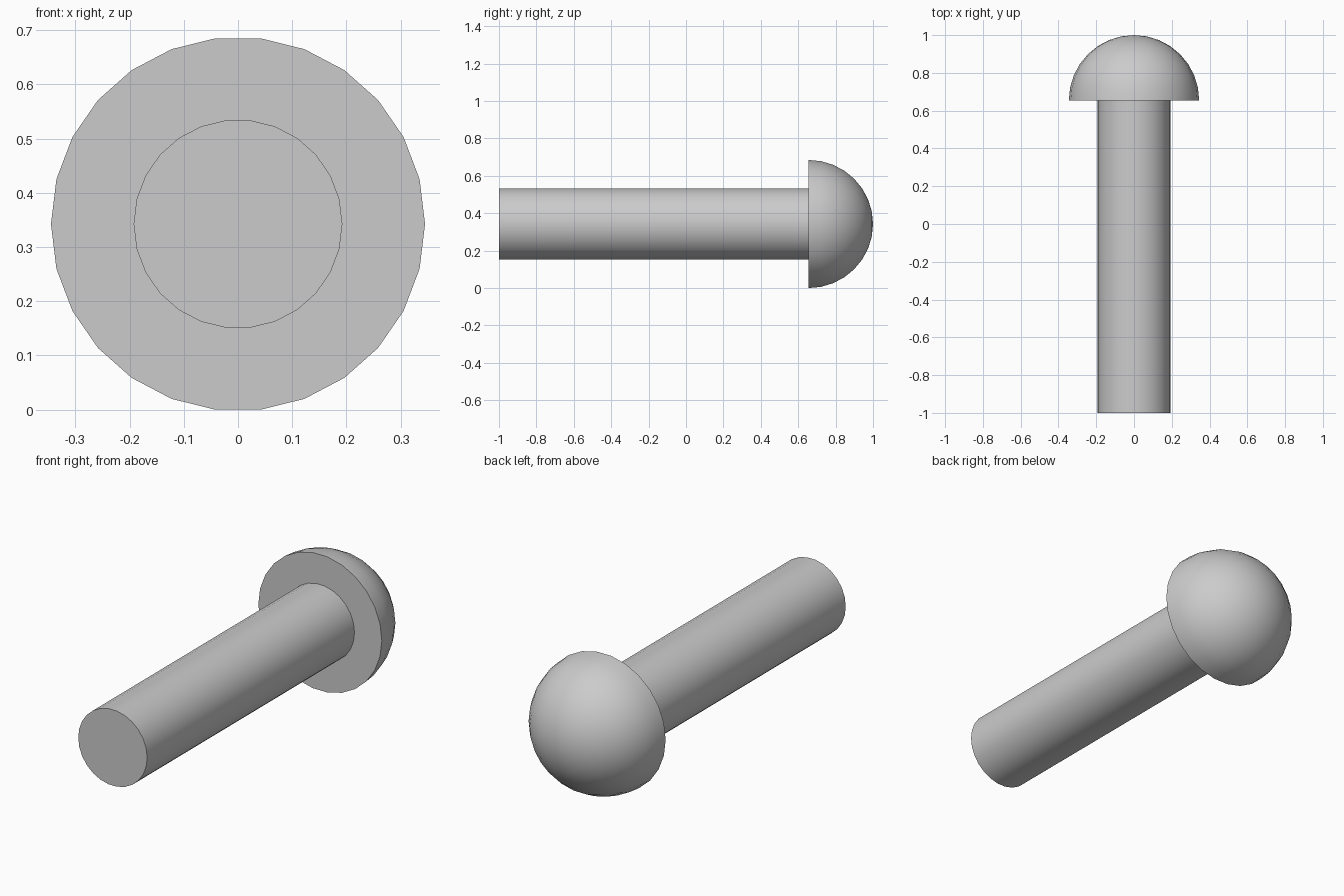
import bpy
import math

cube = bpy.data.objects.get("Cube")
if cube:
    bpy.data.objects.remove(cube, do_unlink=True)

SIDES = 26
HEAD_R = 0.345
SHAFT_R = 0.1925
AXIS_Z = HEAD_R * math.cos(math.pi / SIDES)
HEAD_Y = 1 - HEAD_R
RINGS = 8

grey = bpy.data.materials.new("plain grey")
grey.use_nodes = True
grey.diffuse_color = (0.6, 0.6, 0.6, 1)
grey.node_tree.nodes["Principled BSDF"].inputs["Base Color"].default_value = (0.6, 0.6, 0.6, 1)


def lathe(name, profile, tip=None):
    """Revolve (radius, y) rings about the long axis; close the back with a cap or a tip."""
    verts, faces = [], []
    for radius, y in profile:
        for i in range(SIDES):
            a = math.tau * i / SIDES
            verts.append((radius * math.cos(a), y, AXIS_Z + radius * math.sin(a)))
    for r in range(len(profile) - 1):
        for i in range(SIDES):
            j = (i + 1) % SIDES
            b, t = r * SIDES, (r + 1) * SIDES
            faces.append((b + i, t + i, t + j, b + j))
    faces.append(tuple(range(SIDES)))
    last = (len(profile) - 1) * SIDES
    if tip is None:
        faces.append(tuple(last + i for i in reversed(range(SIDES))))
    else:
        verts.append((0, tip, AXIS_Z))
        for i in range(SIDES):
            faces.append((last + i, len(verts) - 1, last + (i + 1) % SIDES))
    mesh = bpy.data.meshes.new(name)
    mesh.from_pydata(verts, [], faces)
    mesh.materials.append(grey)
    obj = bpy.data.objects.new(name, mesh)
    bpy.context.collection.objects.link(obj)
    bpy.ops.object.select_all(action="DESELECT")
    obj.select_set(True)
    bpy.context.view_layer.objects.active = obj
    bpy.ops.object.shade_smooth_by_angle(angle=math.radians(35))
    return obj


# Straight round shaft, running from the front to the head
lathe("shaft", [(SHAFT_R, -1), (SHAFT_R, HEAD_Y)])

# Half-round head with a flat underside
steps = [math.pi / 2 * k / RINGS for k in range(RINGS)]
lathe("domed_head", [(HEAD_R * math.cos(a), HEAD_Y + HEAD_R * math.sin(a)) for a in steps], tip=1)
